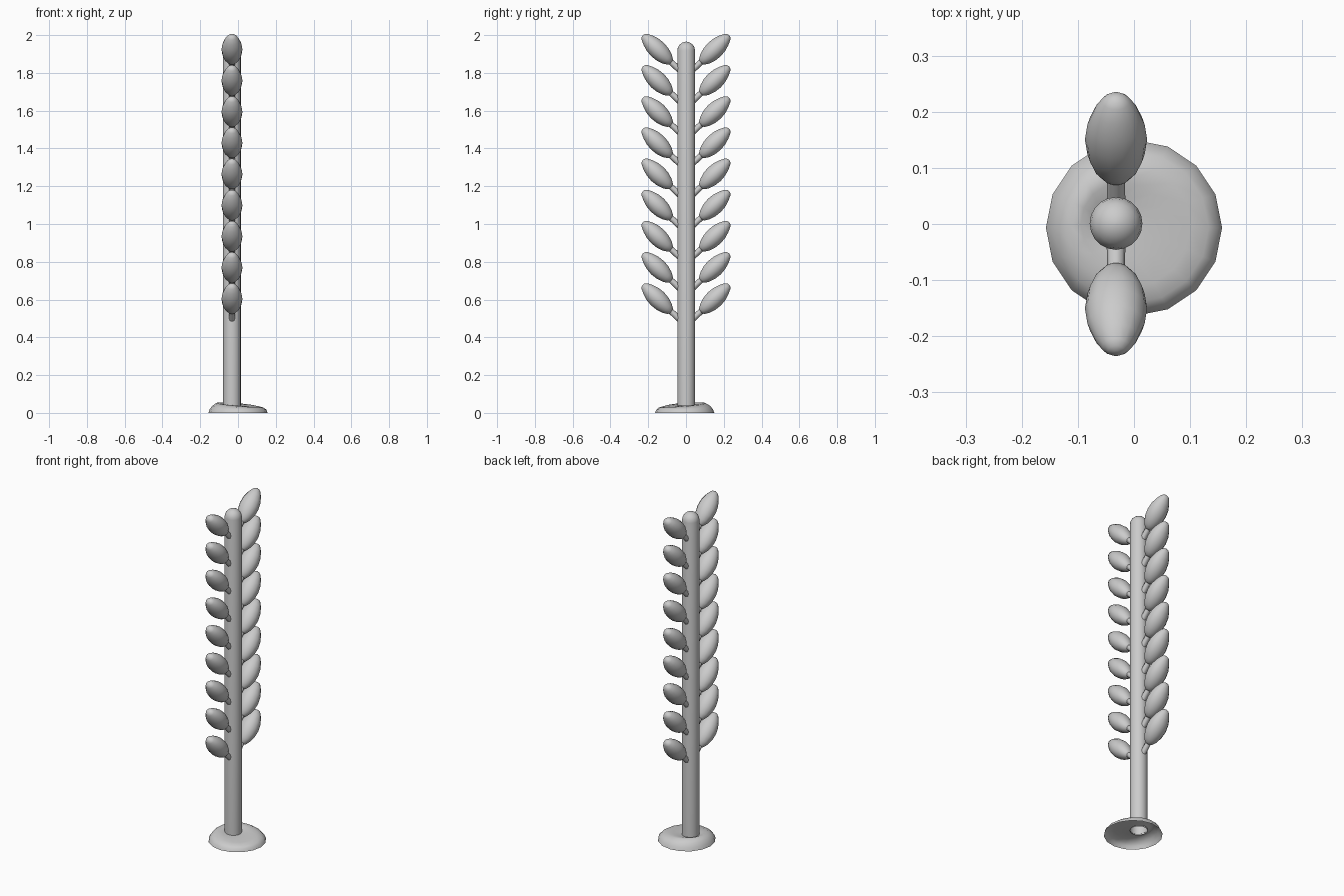
import bpy, bmesh, math
from mathutils import Vector

if "Cube" in bpy.data.objects:
    bpy.data.objects.remove(bpy.data.objects["Cube"])

TX = -0.032          # trunk centre in x
STEP = 0.165         # spacing of bud pairs
COUNT = 9


def ring_mesh(name, rings, cap_start=False, cap_end=False):
    """Skin a list of equal-length point rings into a smooth object."""
    bm = bmesh.new()
    vs = [[bm.verts.new(p) for p in r] for r in rings]
    n = len(vs[0])
    for a, b in zip(vs, vs[1:]):
        for i in range(n):
            j = (i + 1) % n
            bm.faces.new((a[i], a[j], b[j], b[i]))
    for want, ring, pts in ((cap_start, vs[0], rings[0]), (cap_end, vs[-1], rings[-1])):
        if want:
            bm.faces.new(ring)
    bmesh.ops.recalc_face_normals(bm, faces=bm.faces)
    me = bpy.data.meshes.new(name)
    bm.to_mesh(me)
    bm.free()
    ob = bpy.data.objects.new(name, me)
    bpy.context.collection.objects.link(ob)
    bpy.context.view_layer.objects.active = ob
    ob.select_set(True)
    bpy.ops.object.shade_smooth_by_angle(angle=math.radians(50))
    ob.select_set(False)
    return ob


def lathe(start, end, profile, sides, flat=1.0):
    """Rings of (fraction, radius) along an axis lying in a plane of constant x."""
    start, end = Vector(start), Vector(end)
    axis = (end - start).normalized()
    u = Vector((1, 0, 0))
    v = axis.cross(u)
    angs = [2 * math.pi * i / sides for i in range(sides)]
    return [[start.lerp(end, t) + r * (u * math.cos(a) + v * flat * math.sin(a))
             for a in angs] for t, r in profile]


def repeat_pairs(ob):
    """Mirror to the other side, then stack up the trunk."""
    m = ob.modifiers.new("pair", 'MIRROR')
    m.use_axis = (False, True, False)
    a = ob.modifiers.new("levels", 'ARRAY')
    a.count = COUNT
    a.use_relative_offset = False
    a.use_constant_offset = True
    a.constant_offset_displace = (0, 0, STEP)


# trunk: open at the bottom, rounded at the top
R, TOP = 0.047, 1.965
prof = [(0.035, R)] + [(TOP - R + R * math.sin(a), R * math.cos(a))
                       for a in (math.radians(d) for d in (0, 20, 40, 60, 76, 87))]
ring_mesh("trunk", lathe((TX, 0.001, 0), (TX, 0.001, 1), prof, 20), cap_end=True)

# stems
stem = ring_mesh("stems", lathe((TX, 0.03, 0.492), (TX, 0.10, 0.556),
                                [(0, 0.017), (1, 0.015)], 8), True, True)
repeat_pairs(stem)

# buds
bud_profile = [(0, 0.014), (0.04, 0.025), (0.14, 0.039), (0.3, 0.051), (0.48, 0.0555),
               (0.66, 0.051), (0.82, 0.039), (0.94, 0.025), (0.985, 0.015), (1, 0.004)]
bud = ring_mesh("buds", lathe((TX, 0.079, 0.534), (TX, 0.228, 0.679),
                              bud_profile, 14, 0.9), True, True)
repeat_pairs(bud)

# base: lopsided hollow mound, higher at the back left, open below
SIDES = 16


def base_ring(cx, cy, r, z, bump):
    out = []
    for i in range(SIDES):
        a = 2 * math.pi * i / SIDES
        out.append((cx + r * math.cos(a), cy + r * math.sin(a),
                    z + bump * math.cos(a - math.radians(140))))
    return out


ring_mesh("base", [
    base_ring(0, -0.007, 0.157, 0.0, 0),
    base_ring(0, -0.007, 0.150, 0.018, 0.001),
    base_ring(-0.002, -0.006, 0.135, 0.033, 0.005),
    base_ring(-0.006, -0.004, 0.108, 0.044, 0.012),
    base_ring(-0.02, 0, 0.075, 0.045, 0.008),
    base_ring(TX, 0.001, 0.046, 0.041, 0.003)])
